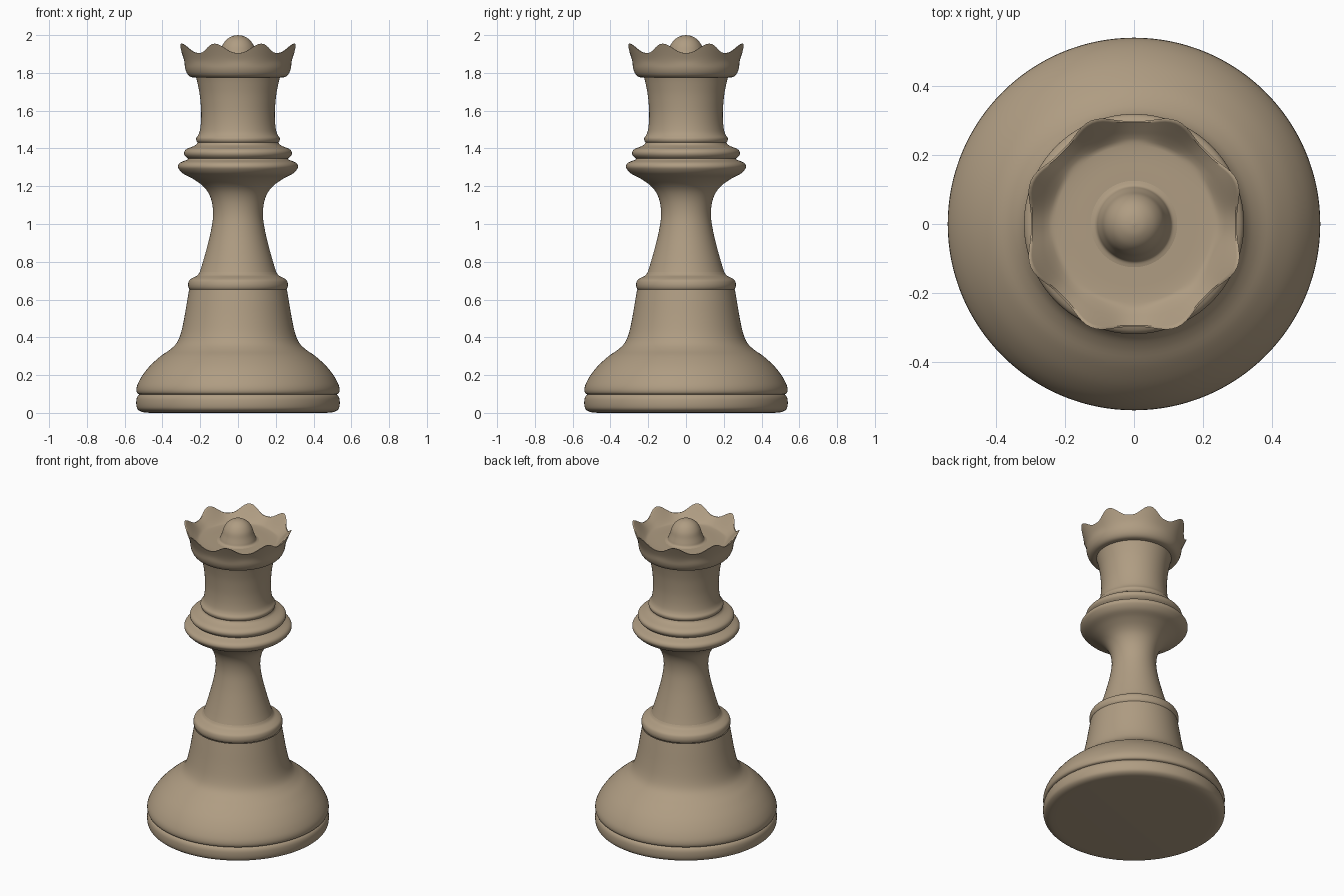
import bpy, bmesh, math

SEG = 128
TAU = 2 * math.pi

wood = bpy.data.materials.new("tan_wood")
wood.diffuse_color = (0.43, 0.335, 0.225, 1)


def smooth(points, steps=4):
    """Catmull-Rom curve through the profile points."""
    p = [points[0]] + points + [points[-1]]
    out = []
    for i in range(1, len(p) - 2):
        for k in range(steps):
            t = k / steps
            out.append(tuple(
                0.5 * (2 * b + (c - a) * t + (2 * a - 5 * b + 4 * c - d) * t * t
                       + (3 * b - a - 3 * c + d) * t ** 3)
                for a, b, c, d in zip(p[i - 1], p[i], p[i + 1], p[i + 2])))
    return out + [points[-1]]


def lathe(name, profile, warp=None, angle=40):
    """Revolve (radius, height) points, going up the outside."""
    bm = bmesh.new()
    rings = []
    for row, (r, z) in enumerate(profile):
        if r < 1e-5:
            rings.append([bm.verts.new((0, 0, z))] * SEG)
            continue
        ring = []
        for i in range(SEG):
            a = TAU * i / SEG
            rr, zz = warp(row, r, z, a) if warp else (r, z)
            ring.append(bm.verts.new((rr * math.cos(a), rr * math.sin(a), zz)))
        rings.append(ring)
    for lo, hi in zip(rings, rings[1:]):
        for i in range(SEG):
            j = (i + 1) % SEG
            corners = list(dict.fromkeys((lo[i], lo[j], hi[j], hi[i])))
            bm.faces.new(corners)
    mesh = bpy.data.meshes.new(name)
    bm.to_mesh(mesh)
    bm.free()
    mesh.materials.append(wood)
    ob = bpy.data.objects.new(name, mesh)
    bpy.context.collection.objects.link(ob)
    bpy.ops.object.select_all(action='DESELECT')
    ob.select_set(True)
    bpy.context.view_layer.objects.active = ob
    bpy.ops.object.shade_smooth_by_angle(angle=math.radians(angle))
    return ob


# Foot ring with flat underside
lathe("foot_ring", [(0, 0)] + smooth([
    (0.46, 0), (0.505, 0.004), (0.53, 0.018), (0.538, 0.04), (0.538, 0.07),
    (0.532, 0.088), (0.522, 0.098)]))

# Bell-shaped base rising to the shoulder
lathe("bell_base", smooth([
    (0.522, 0.098), (0.534, 0.105), (0.538, 0.125), (0.53, 0.155), (0.505, 0.2),
    (0.465, 0.25), (0.41, 0.3), (0.36, 0.335), (0.325, 0.37), (0.303, 0.42),
    (0.285, 0.5), (0.268, 0.6), (0.259, 0.652)]))

# Shoulder bead
lathe("shoulder_bead", smooth([
    (0.255, 0.652), (0.262, 0.664), (0.264, 0.682), (0.258, 0.702),
    (0.24, 0.715), (0.215, 0.728), (0.203, 0.745)]))

# Slim waist flaring out under the collar
lathe("stem", smooth([
    (0.203, 0.745), (0.19, 0.785), (0.167, 0.865), (0.145, 0.955), (0.132, 1.04),
    (0.137, 1.11), (0.157, 1.165), (0.19, 1.205), (0.24, 1.24), (0.288, 1.265),
    (0.313, 1.29), (0.318, 1.308), (0.306, 1.325), (0.27, 1.34), (0.262, 1.348)]))

# Stacked collar rings
lathe("collar_rings", smooth([
    (0.255, 1.342), (0.272, 1.352), (0.284, 1.367), (0.284, 1.384), (0.27, 1.398),
    (0.24, 1.41), (0.222, 1.42), (0.214, 1.432)]))

# Concave neck with a small bead at its foot
lathe("neck", smooth([
    (0.212, 1.43), (0.22, 1.44), (0.221, 1.455), (0.21, 1.472), (0.202, 1.495),
    (0.196, 1.54), (0.195, 1.6), (0.202, 1.68), (0.213, 1.74), (0.222, 1.776)]))

# Crown: outer wall, eight-pointed rim, inner wall and floor
outer = smooth([(0.215, 1.775), (0.248, 1.778), (0.268, 1.795), (0.28, 1.825),
                (0.285, 1.865), (0.298, 1.905)])
inner = smooth([(0.293, 1.906), (0.272, 1.888), (0.253, 1.873), (0.235, 1.865),
                (0.2, 1.862), (0.15, 1.862), (0.1, 1.862)])


def scallop(row, r, z, a):
    wave = (0.5 + 0.5 * math.cos(8 * (a - math.pi / 8))) ** 1.4
    k = max(0, min(1, (r - 0.235) / 0.06)) if row >= len(outer) \
        else max(0, (z - 1.84) / 0.065) ** 1.5
    return r + 0.026 * wave * k, z + 0.05 * wave * k


lathe("crown", outer + inner, scallop, 50)

# Domed finial
lathe("finial", smooth([
    (0.125, 1.862), (0.11, 1.868), (0.103, 1.885), (0.094, 1.91), (0.083, 1.945),
    (0.062, 1.975), (0.032, 1.994), (0, 2.0)]))
